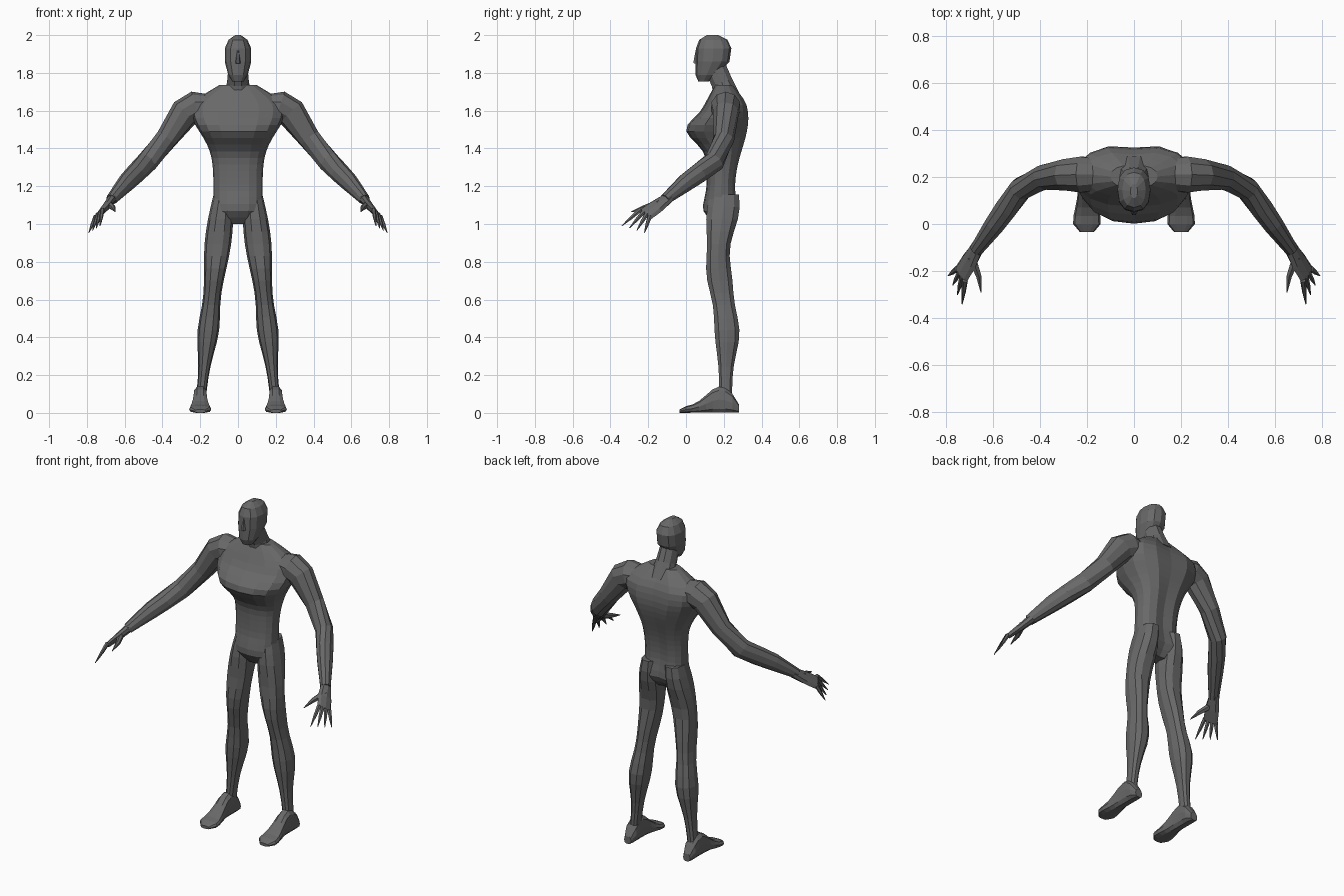
import bpy
import bmesh
from math import cos, sin, pi, exp, copysign
from mathutils import Vector

if "Cube" in bpy.data.objects:
    bpy.data.objects.remove(bpy.data.objects["Cube"], do_unlink=True)

skin = bpy.data.materials.new("dark grey skin")
skin.use_nodes = True
shade = 0.14
grey = (shade, shade, shade, 1)
skin.diffuse_color = grey
skin.node_tree.nodes["Principled BSDF"].inputs["Base Color"].default_value = grey


def bump(value, centre, spread):
    """Smooth muscle swelling, one at its centre and fading to zero."""
    return exp(-((value - centre) / spread) ** 2)


def section(centre, u, v, sides, power=1.0):
    """Rounded ring spanned by the half axes u and v."""
    ring = []
    for i in range(sides):
        angle = 2 * pi * i / sides
        c, s = (copysign(abs(k) ** power, k) for k in (cos(angle), sin(angle)))
        ring.append(centre + u * c + v * s)
    return ring


def level(x, y, z, half_width, half_depth, sides):
    """Horizontal, slightly squared ring."""
    return section(Vector((x, y, z)), Vector((half_width, 0, 0)),
                   Vector((0, half_depth, 0)), sides, 0.85)


def limb(path, sides, across=(0, 0, 1)):
    """Rings square to a path of (point, half width, half thickness)."""
    points = [Vector(point) for point, wide, thick in path]
    last = len(points) - 1
    rings = []
    for i, (point, wide, thick) in enumerate(path):
        along = (points[min(i + 1, last)] - points[max(i - 1, 0)]).normalized()
        u = Vector(across)
        u = (u - along * u.dot(along)).normalized()
        rings.append(section(points[i], u * wide, along.cross(u) * thick, sides))
    return rings


def loft(name, rings, mirror=False):
    """Skin a list of rings, close the ends and optionally mirror in x."""
    bm = bmesh.new()
    loops = [[bm.verts.new(point) for point in ring] for ring in rings]
    for low, high in zip(loops, loops[1:]):
        for i in range(len(low)):
            bm.faces.new((low[i - 1], low[i], high[i], high[i - 1]))
    bm.faces.new(loops[0])
    bm.faces.new(loops[-1])
    bmesh.ops.recalc_face_normals(bm, faces=bm.faces)
    mesh = bpy.data.meshes.new(name)
    bm.to_mesh(mesh)
    bm.free()
    mesh.materials.append(skin)
    obj = bpy.data.objects.new(name, mesh)
    bpy.context.collection.objects.link(obj)
    if mirror:
        obj.modifiers.new("mirror", "MIRROR").use_mirror_merge = False


# Torso: hips, waist, overhanging chest and broad back
def torso_ring(z):
    taper = min(1, (1.77 - z) * 8, (z - 0.98) * 12) ** 0.5
    width = 0.13 + 0.12 * bump(z, 1.6, 0.16)
    front = 0.11 - 0.11 * bump(z, 1.5, 0.09) - 0.02 * bump(z, 1.09, 0.07)
    back = 0.26 + 0.08 * bump(z, 1.55, 0.2) + 0.02 * bump(z, 1.07, 0.08)
    middle = (front + back) / 2
    ring = level(0, middle, z, width * taper, (back - middle) * taper, 16)
    # Spine furrow
    for point in ring:
        if abs(point.x) < 0.01 and point.y > middle:
            point.y -= 0.015 * taper
    return ring


loft("torso", [torso_ring(1 + 0.035 * i) for i in range(22)])


# Legs: buttock, thigh, knee, calf and ankle
def leg_ring(z):
    calf = bump(z, 0.43, 0.15)
    thigh = bump(z, 0.72, 0.15)
    buttock = bump(z, 1.07, 0.18)
    width = 0.026 + 0.028 * calf + 0.045 * bump(z, 0.93, 0.3)
    depth = 0.035 + 0.033 * calf + 0.033 * thigh + 0.055 * buttock
    y = 0.21 + 0.01 * calf - 0.04 * bump(z, 0.82, 0.24)
    return level(0.205 - 0.11 * z, y, z, width, depth, 10)


loft("legs", [leg_ring(0.05 + 0.065 * i) for i in range(18)], mirror=True)


# Feet: rounded heel, high instep, wide flat toes
def foot_ring(y):
    taper = min(1, (0.3 - y) * 20, (y + 0.05) * 20) ** 0.5
    width = (0.037 + 0.022 * bump(y, 0.01, 0.08)) * taper
    half_height = (0.016 + 0.055 * bump(y, 0.18, 0.1)) * taper
    return section(Vector((0.2, y, half_height)), Vector((width, 0, 0)),
                   Vector((0, 0, half_height)), 10, 0.7)


loft("feet", [foot_ring(0.035 * i) for i in range(-1, 9)], mirror=True)

# Neck leaning forward into the skull
sideways = Vector((1, 0, 0))
loft("neck", limb([
    ((0, 0.22, 1.66), 0.085, 0.075),
    ((0, 0.19, 1.75), 0.058, 0.06),
    ((0, 0.15, 1.84), 0.05, 0.06)], 10, sideways))

# Head: chin, jaw, brow and crown as (height, half width, front, back)
head = [(1.755, 0.03, 0.065, 0.12), (1.79, 0.052, 0.05, 0.17),
        (1.86, 0.07, 0.05, 0.23), (1.93, 0.07, 0.053, 0.24),
        (1.975, 0.05, 0.07, 0.22), (2, 0.015, 0.11, 0.17)]
loft("head", [level(0, (front + back) / 2, z, width, (back - front) / 2, 12)
              for z, width, front, back in head])
loft("nose", limb([((0, 0.06, 1.92), 0.006, 0.01),
                   ((0, 0.052, 1.85), 0.014, 0.016)], 6, sideways))

# Arms from shoulder to wrist
loft("arms", limb([
    ((0.16, 0.21, 1.63), 0.06, 0.07),
    ((0.22, 0.21, 1.62), 0.085, 0.08),
    ((0.28, 0.21, 1.59), 0.08, 0.07),
    ((0.38, 0.2, 1.45), 0.06, 0.055),
    ((0.48, 0.15, 1.33), 0.06, 0.05),
    ((0.54, 0.07, 1.27), 0.055, 0.05),
    ((0.59, 0, 1.22), 0.05, 0.045),
    ((0.67, -0.11, 1.13), 0.03, 0.03)], 10), mirror=True)

# Palms, spread toward the knuckles
spread = Vector((0.5, 0.7, -0.5))
knuckles = Vector((0.735, -0.215, 1.05))
loft("palms", limb([
    ((0.66, -0.09, 1.14), 0.03, 0.026),
    ((0.7, -0.16, 1.09), 0.045, 0.02),
    (knuckles, 0.046, 0.014)], 8, spread), mirror=True)

# Fingers fanned across the knuckles, and the thumb
for i, name in enumerate(("index", "middle", "ring", "little")):
    root = knuckles + spread * (i - 1.5) * 0.023
    root.z += 0.01
    tip = Vector((0.73, -0.34, 0.99)) + Vector((0.02, 0.04, -0.012)) * i
    loft(name + "_fingers", limb([
        (root, 0.013, 0.012), (root.lerp(tip, 0.5), 0.01, 0.009),
        (tip, 0.002, 0.002)], 6, spread), mirror=True)
loft("thumbs", limb([
    ((0.69, -0.14, 1.11), 0.022, 0.02),
    ((0.66, -0.22, 1.085), 0.015, 0.013),
    ((0.65, -0.29, 1.065), 0.002, 0.002)], 6), mirror=True)
